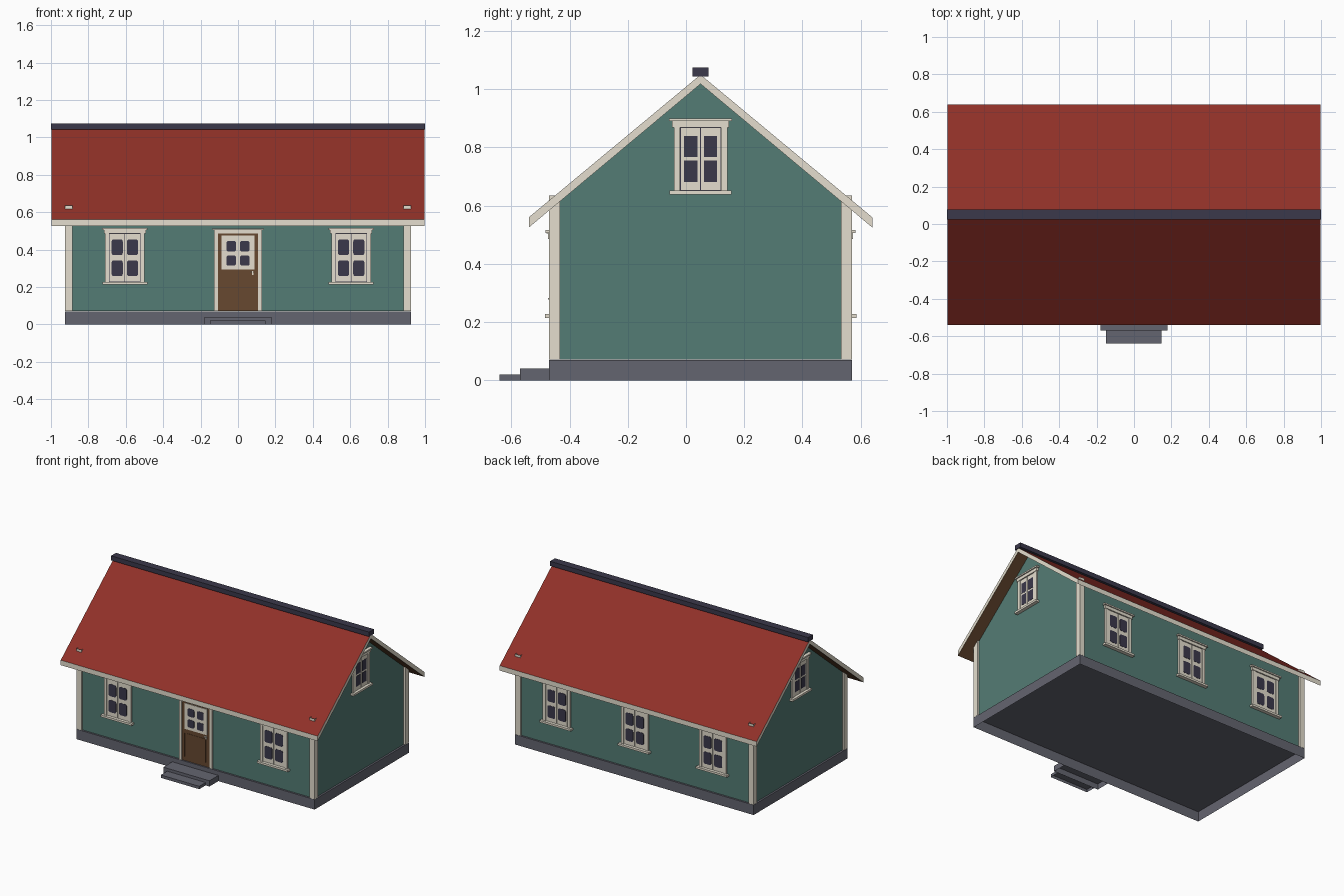
import bpy, bmesh, math
from mathutils import Matrix

cube = bpy.data.objects.get("Cube")
if cube:
    bpy.data.objects.remove(cube, do_unlink=True)


def material(name, rgb):
    m = bpy.data.materials.new(name)
    m.use_nodes = True
    m.diffuse_color = (*rgb, 1)
    m.node_tree.nodes["Principled BSDF"].inputs["Base Color"].default_value = (*rgb, 1)
    return m


MATS = [material("teal_paint", (.088, .2, .176)),
        material("roof_red", (.28, .03, .021)),
        material("cream_trim", (.78, .73, .62)),
        material("stone_grey", (.127, .13, .162)),
        material("dark_slate", (.043, .04, .07)),
        material("brown_wood", (.135, .066, .03))]
TEAL, RED, CREAM, STONE, DARK, BROWN = range(len(MATS))
MID = 0.05           # ridge position in y
HALF_X, HALF_Y = 0.924, 0.521
WALL_X, WALL_Y = 0.912, 0.51
BASE_Z = 0.07
WALL_Z = 0.071       # walls rest just above the foundation


def box(bm, x, y, z, mat, corner=0):
    """Box from (min, max) pairs; corner rounds the edges that run along y."""
    size = [b - a for a, b in (x, y, z)]
    mid = [(a + b) / 2 for a, b in (x, y, z)]
    verts = bmesh.ops.create_cube(
        bm, size=1, matrix=Matrix.Translation(mid) @ Matrix.Diagonal((*size, 1)))["verts"]
    faces = {f for v in verts for f in v.link_faces}
    for f in faces:
        f.material_index = mat
    if corner:
        edges = [e for e in {e for f in faces for e in f.edges}
                 if abs(e.verts[0].co.y - e.verts[1].co.y) > 1e-5]
        new = bmesh.ops.bevel(bm, geom=edges, offset=corner, segments=3,
                              profile=0.5, affect='EDGES')
        for f in new["faces"]:
            f.material_index = mat


def finish(name, bm, matrix=Matrix()):
    bmesh.ops.recalc_face_normals(bm, faces=bm.faces)
    mesh = bpy.data.meshes.new(name)
    bm.to_mesh(mesh)
    bm.free()
    for m in MATS:
        mesh.materials.append(m)
    obj = bpy.data.objects.new(name, mesh)
    obj.matrix_world = matrix
    bpy.context.collection.objects.link(obj)


def open_box(name, x, y, z, mat, open_z):
    """Hollow shell without the face at height open_z."""
    bm = bmesh.new()
    box(bm, x, y, z, mat)
    gone = [f for f in bm.faces if abs(f.calc_center_median().z - open_z) < 1e-5]
    bmesh.ops.delete(bm, geom=gone, context='FACES_ONLY')
    finish(name, bm)


def extrude_profile(points, half):
    """Extrude a closed (y, z) outline along x."""
    bm = bmesh.new()
    face = bm.faces.new([bm.verts.new((-half, y, z)) for y, z in points])
    ext = bmesh.ops.extrude_face_region(bm, geom=[face])["geom"]
    bmesh.ops.translate(bm, vec=(2 * half, 0, 0),
                        verts=[v for v in ext if isinstance(v, bmesh.types.BMVert)])
    bmesh.ops.recalc_face_normals(bm, faces=bm.faces)
    return bm


def panes(bm, column, rows, corner):
    """Glass plates, mirrored across the middle."""
    for row in rows:
        for x in (column, (-column[1], -column[0])):
            box(bm, x, (-0.0095, 0), row, DARK, corner)


def window(name, w, z0, z1, bar, corner, matrix):
    """Window facing -y, with the wall surface at y = 0; bar is half the crossbar."""
    bm = bmesh.new()
    sill, head = z0 + 0.014, z1 - 0.031
    # casing boards
    for x in ((-w, 0.022 - w), (w - 0.022, w)):
        box(bm, x, (-0.0105, 0.01), (sill, head), CREAM)
    # sill and stepped header
    box(bm, (-w - 0.014, w + 0.014), (-0.025, 0.01), (z0, sill), CREAM)
    box(bm, (-w - 0.006, w + 0.006), (-0.014, 0.01), (head, z1 - 0.01), CREAM)
    box(bm, (-w - 0.016, w + 0.016), (-0.022, 0.01), (z1 - 0.01, z1), CREAM)
    # backing and two sashes with glass
    box(bm, (-w + 0.02, w - 0.02), (-0.003, 0.01), (sill, head), DARK)
    s0, s1 = sill + 0.002, head - 0.002
    for x in ((0.0015, w - 0.024), (0.024 - w, -0.0015)):
        box(bm, x, (-0.008, 0.01), (s0, s1), CREAM)
    mid = (s0 + s1) / 2
    panes(bm, (0.011, w - 0.035),
          [(s0 + 0.028, mid - bar), (mid + bar, s1 - 0.028)], corner)
    finish(name, bm, matrix)


# Foundation and entrance steps, open underneath
open_box("foundation", (-HALF_X, HALF_X), (MID - HALF_Y, MID + HALF_Y), (0, BASE_Z), STONE, 0)
open_box("upper_step", (-0.18, 0.178), (-0.57, MID - HALF_Y), (0, 0.04), STONE, 0)
open_box("lower_step", (-0.15, 0.148), (-0.64, -0.57), (0, 0.02), STONE, 0)

# Walls with gables
walls = extrude_profile([(MID - WALL_Y, WALL_Z), (MID + WALL_Y, WALL_Z), (MID + WALL_Y, 0.605),
                         (MID, 1.027), (MID - WALL_Y, 0.605)], WALL_X)
finish("walls", walls)

# Corner posts, open at the top
for sx, side in ((1, "left"), (-1, "right")):
    for sy, end in ((1, "back"), (-1, "front")):
        xs = sorted((sx * 0.885, sx * HALF_X))
        ys = sorted((MID + sy * 0.482, MID + sy * HALF_Y))
        open_box(f"{end}_{side}_corner_post", xs, ys, (WALL_Z, 0.635), CREAM, 0.635)

# Roof: red on top, wood below, cream along the edges
roof = extrude_profile([(MID - 0.59, 0.56), (MID, 1.05), (MID + 0.59, 0.56),
                        (MID + 0.59, 0.525), (MID, 1.018), (MID - 0.59, 0.525)], 0.996)
for f in roof.faces:
    f.normal_update()
    f.material_index = RED if f.normal.z > 0.3 else BROWN if f.normal.z < -0.3 else CREAM
finish("roof", roof)
bm = bmesh.new()
box(bm, (-1, 1), (MID - 0.027, MID + 0.027), (1.043, 1.075), DARK)
finish("ridge_cap", bm)

# Windows on the long walls
front = Matrix.Translation((0, MID - WALL_Y, 0))
back = Matrix.Translation((0, MID + WALL_Y, 0)) @ Matrix.Rotation(math.pi, 4, 'Z')
for x in (-0.605, 0, 0.605):
    shift = Matrix.Translation((x, 0, 0))
    window("back_window", 0.106, 0.214, 0.516, 0.0135, 0.012, back @ shift)
    if x:
        window("front_window", 0.106, 0.214, 0.516, 0.0135, 0.012, front @ shift)

# Gable windows
for s, side in ((1, "left"), (-1, "right")):
    m = Matrix.Translation((s * WALL_X, MID, 0)) @ Matrix.Rotation(s * math.pi / 2, 4, 'Z')
    window(side + "_gable_window", 0.092, 0.638, 0.90, 0.006, 0, m)

# Door: frame, header, leaf, glazed upper part, lower panel and handle
bm = bmesh.new()
for x in ((-0.128, -0.108), (0.108, 0.128)):
    box(bm, x, (-0.0105, 0.01), (WALL_Z, 0.485), CREAM)
box(bm, (-0.128, 0.128), (-0.0105, 0.01), (0.485, 0.505), CREAM)
box(bm, (-0.138, 0.138), (-0.02, 0.01), (0.505, 0.513), CREAM)
box(bm, (-0.108, 0.108), (-0.004, 0.01), (WALL_Z, 0.485), BROWN)
box(bm, (-0.087, 0.087), (-0.008, 0), (0.295, 0.476), CREAM)
panes(bm, (0.011, 0.062), [(0.314, 0.369), (0.39, 0.446)], 0.01)
for x in ((-0.09, -0.086), (0.086, 0.09)):
    box(bm, x, (-0.007, 0), (0.1, 0.265), BROWN)
box(bm, (-0.075, 0.075), (-0.006, 0), (0.1, 0.265), BROWN)
box(bm, (0.066, 0.084), (-0.014, 0), (0.277, 0.283), CREAM)
box(bm, (0.075, 0.084), (-0.008, 0), (0.265, 0.286), CREAM)
finish("front_door", bm, front)
